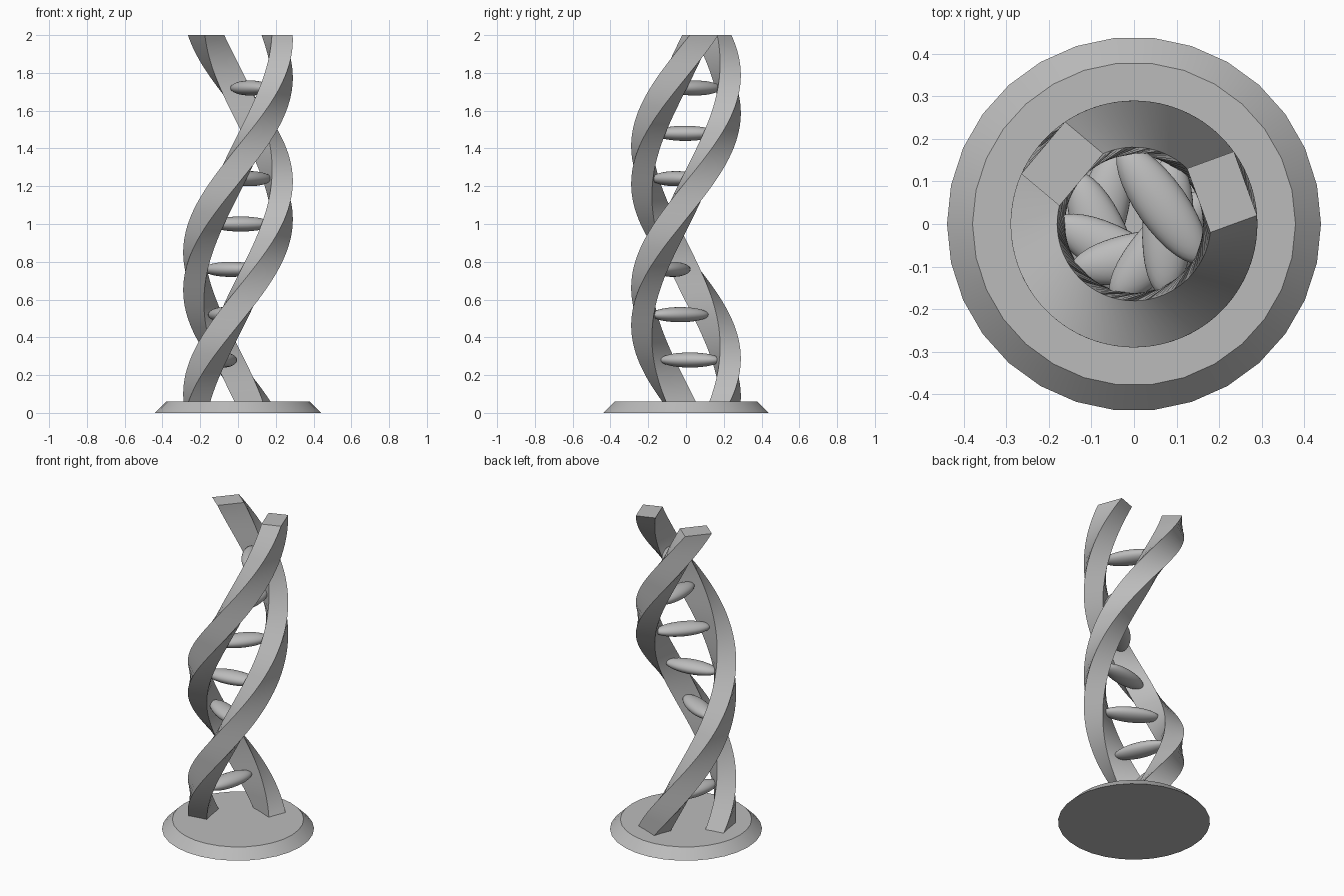
import bpy, bmesh
from math import radians, sin, cos, pi
from mathutils import Matrix, Vector

cube = bpy.data.objects.get("Cube")
if cube:
    bpy.data.objects.remove(cube, do_unlink=True)

TOP, DECK = 2.0, 0.06
TWIST = 160                       # degrees of turn per unit of height
STRAND_ANGLES = {"first_strand": 20, "second_strand": 140}   # angle at the top

grey = bpy.data.materials.new("stone_grey")
grey.use_nodes = True
colour = (0.5, 0.5, 0.5, 1)
grey.diffuse_color = colour
grey.node_tree.nodes["Principled BSDF"].inputs["Base Color"].default_value = colour


def turn(top_angle, z):
    return radians(top_angle - TWIST * (TOP - z))


def finish(name, bm, sharp):
    """Turn a bmesh into a named, shaded object."""
    bmesh.ops.recalc_face_normals(bm, faces=bm.faces[:])
    mesh = bpy.data.meshes.new(name)
    bm.to_mesh(mesh)
    bm.free()
    mesh.materials.append(grey)
    obj = bpy.data.objects.new(name, mesh)
    bpy.context.collection.objects.link(obj)
    bpy.ops.object.select_all(action='DESELECT')
    obj.select_set(True)
    bpy.context.view_layer.objects.active = obj
    bpy.ops.object.shade_smooth_by_angle(angle=radians(sharp))
    return obj


def loft(name, rings, sharp=30):
    """Skin a list of equal rings and cap both ends."""
    bm = bmesh.new()
    loops = [[bm.verts.new(p) for p in ring] for ring in rings]
    for low, high in zip(loops, loops[1:]):
        for i in range(len(low)):
            j = (i + 1) % len(low)
            bm.faces.new((low[i], low[j], high[j], high[i]))
    bm.faces.new(loops[0])
    bm.faces.new(loops[-1])
    return finish(name, bm, sharp)


# Round base with a sloping rim
SIDES = 30
loft("base", [[(r * cos(2 * pi * i / SIDES), r * sin(2 * pi * i / SIDES), z)
               for i in range(SIDES)] for r, z in ((0.44, 0), (0.38, DECK))])

# Two twisted bars with a rectangular section
STEPS = 72
section = [(0.162, -0.08), (0.279, -0.08), (0.279, 0.08), (0.162, 0.08)]
for name, angle in STRAND_ANGLES.items():
    rings = []
    for k in range(STEPS + 1):
        z = DECK - 0.01 + (TOP - DECK + 0.01) * k / STEPS
        spin = Matrix.Rotation(turn(angle, z), 3, 'Z')
        rings.append([spin @ Vector((x, y, z)) for x, y in section])
    loft(name, rings)

# Flattened oval rungs bridging the bars
for n in range(7):
    z = 0.28 + 0.24 * n
    middle = sum(STRAND_ANGLES.values()) / 2
    place = (Matrix.Translation((0, 0, z)) @ Matrix.Rotation(turn(middle, z), 4, 'Z')
             @ Matrix.Translation((0.08, 0, 0)) @ Matrix.Diagonal((0.06, 0.165, 0.04, 1)))
    bm = bmesh.new()
    bmesh.ops.create_uvsphere(bm, u_segments=32, v_segments=16, radius=1, matrix=place)
    finish(f"rung_{n + 1}", bm, 60)
